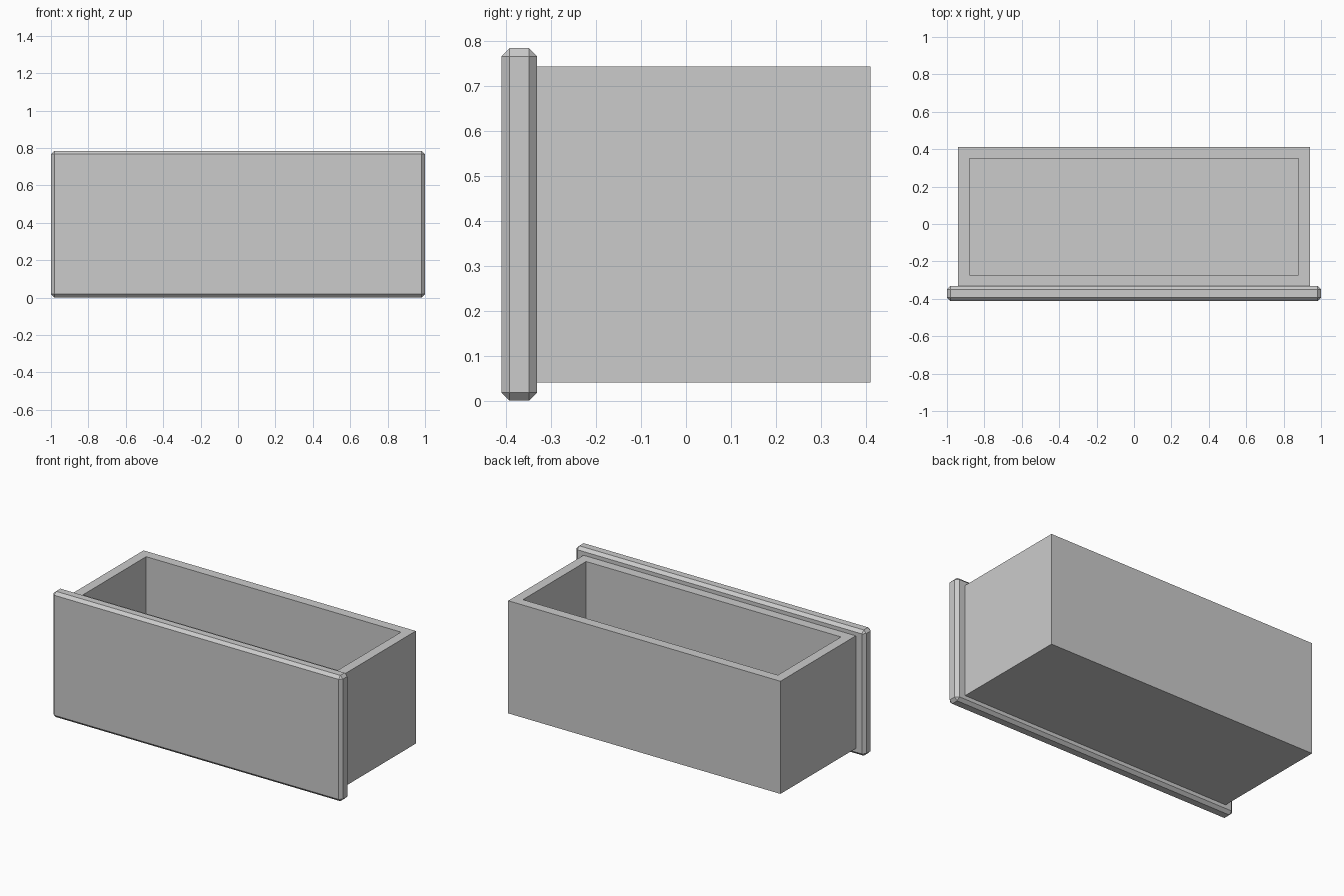
import bpy
import bmesh
from mathutils import Vector

cube = bpy.data.objects.get("Cube")
if cube:
    bpy.data.objects.remove(cube, do_unlink=True)

GREY = (0.6, 0.6, 0.6, 1)
grey = bpy.data.materials.new("plain_grey")
grey.use_nodes = True
grey.diffuse_color = GREY
grey.node_tree.nodes["Principled BSDF"].inputs["Base Color"].default_value = GREY


def add_box(name, low, high, edit=None):
    """Box between two corners, with an optional bmesh edit."""
    low, high = Vector(low), Vector(high)
    bm = bmesh.new()
    bmesh.ops.create_cube(bm, size=1)
    bmesh.ops.scale(bm, vec=high - low, verts=bm.verts)
    bmesh.ops.translate(bm, vec=(low + high) / 2, verts=bm.verts)
    if edit:
        edit(bm)
    mesh = bpy.data.meshes.new(name)
    bm.to_mesh(mesh)
    bm.free()
    mesh.materials.append(grey)
    obj = bpy.data.objects.new(name, mesh)
    bpy.context.collection.objects.link(obj)
    return obj


def hollow(bm, wall=0.06, depth=0.645):
    """Inset the top face and sink it to leave walls and a floor."""
    top = max(bm.faces, key=lambda f: f.calc_center_median().z)
    bmesh.ops.inset_region(bm, faces=[top], thickness=wall, use_even_offset=True)
    rim = list(top.edges)
    inner = bmesh.ops.extrude_discrete_faces(bm, faces=[top])["faces"][0]
    bmesh.ops.translate(bm, vec=(0, 0, -depth), verts=inner.verts)


# Open drawer box
add_box("drawer_box", (-0.94, -0.332, 0.041), (0.94, 0.411, 0.744), hollow)

# Front panel with chamfered edges
panel = add_box("front_panel", (-1, -0.411, 0), (1, -0.332, 0.785))
chamfer = panel.modifiers.new("chamfer", "BEVEL")
chamfer.width = 0.018
chamfer.segments = 1
